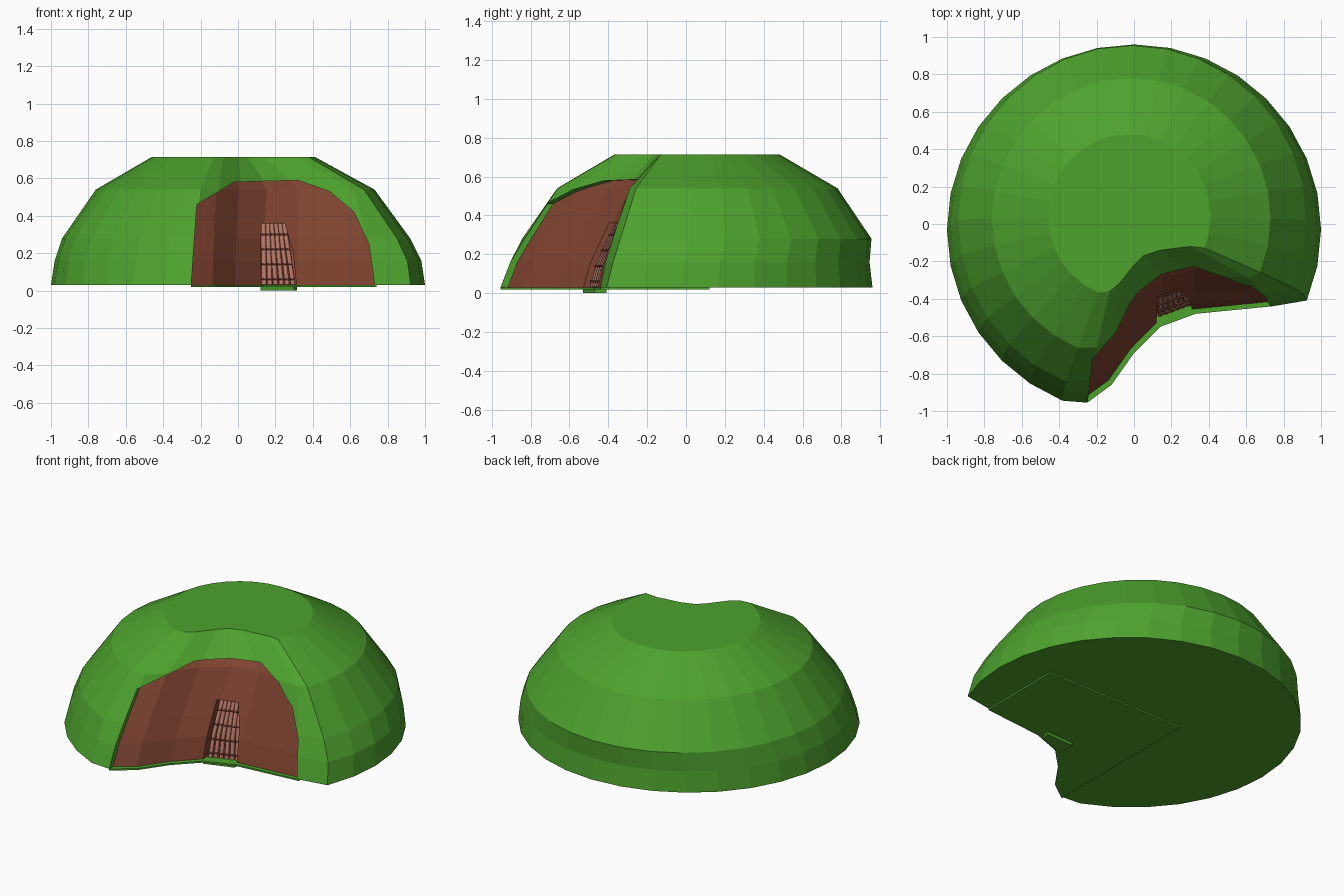
import bpy
import bmesh
from math import cos, sin, radians
from mathutils import Vector

cube = bpy.data.objects.get("Cube")
if cube:
    bpy.data.objects.remove(cube, do_unlink=True)


def material(name, rgb):
    mat = bpy.data.materials.new(name)
    mat.use_nodes = True
    color = (*rgb, 1)
    mat.diffuse_color = color
    bsdf = mat.node_tree.nodes["Principled BSDF"]
    bsdf.inputs["Base Color"].default_value = color
    bsdf.inputs["Roughness"].default_value = 0.9
    return mat


green = material("grass green", (0.075, 0.36, 0.027))
brown = material("earth brown", (0.21, 0.056, 0.03))
pink = material("pale wood", (0.46, 0.18, 0.13))
red = material("reddish wood", (0.32, 0.065, 0.04))

# Hollow on the front: plan outline at the ground, the shoulder and the top
FOOT = [(-.25, -.955), (-.12, -.86), (0, -.69), (.14, -.55), (.33, -.48), (.74, -.44)]
SHOULDER = [(-.2, -.66), (-.1, -.58), (.02, -.42), (.17, -.31), (.34, -.27), (.62, -.29)]
CROWN = [(-.13, -.36), (-.08, -.32), (0, -.22), (.05, -.17), (.14, -.14), (.3, -.12)]

# Rings: height, centre x, centre y, radius x, radius y, blend from foot to shoulder
RINGS = [
    (.03, 0, -.03, 1, .99, 0),
    (.16, 0, -.01, .98, .955, .17),
    (.28, -.01, .02, .93, .935, .42),
    (.54, -.015, .03, .745, .75, 1),
    (.715, -.025, .04, .435, .44, 2),
]
INWARD = Vector((-.55, .83))


def notch(blend, depth):
    low, high, t = (FOOT, SHOULDER, blend) if blend <= 1 else (SHOULDER, CROWN, blend - 1)
    return [Vector(a).lerp(Vector(b), t) + INWARD * depth for a, b in zip(low, high)]


def finish(bm, name, mat):
    bmesh.ops.recalc_face_normals(bm, faces=bm.faces)
    mesh = bpy.data.meshes.new(name)
    bm.to_mesh(mesh)
    bm.free()
    mesh.materials.append(mat)
    obj = bpy.data.objects.new(name, mesh)
    bpy.context.collection.objects.link(obj)
    return obj


def mound(name, mat, depth=0):
    """Faceted dome whose hollow is pushed inward by depth."""
    bm = bmesh.new()
    loops = []
    for z, cx, cy, rx, ry, blend in RINGS:
        plan = notch(blend, depth)
        for i in range(25):
            a = radians(-22.5 + i * 11.25)
            plan.append((cx + rx * cos(a), cy + ry * sin(a)))
        loops.append([bm.verts.new((x, y, z)) for x, y in plan])
    n = len(loops[0])
    for low, high in zip(loops, loops[1:]):
        for i in range(n):
            j = (i + 1) % n
            bm.faces.new((low[i], low[j], high[j], high[i]))
    bm.faces.new(loops[0])
    bm.faces.new(loops[-1])
    return finish(bm, name, mat)


def prism(name, mat, outline, offset):
    """Extrude a flat outline of 3D points by an offset."""
    bm = bmesh.new()
    face = bm.faces.new([bm.verts.new(p) for p in outline])
    new = bmesh.ops.extrude_face_region(bm, geom=[face])["geom"]
    bmesh.ops.translate(bm, vec=offset, verts=[v for v in new if isinstance(v, bmesh.types.BMVert)])
    return finish(bm, name, mat)


def boolean(obj, cutter, operation):
    mod = obj.modifiers.new("cut", "BOOLEAN")
    mod.object = cutter
    mod.operation = operation
    mod.solver = "EXACT"
    graph = bpy.context.evaluated_depsgraph_get()
    mesh = bpy.data.meshes.new_from_object(obj.evaluated_get(graph))
    obj.modifiers.clear()
    obj.data = mesh


# Helper prisms for the arch and the doorway
ARCH = [(-.25, 0), (-.24, .18), (-.22, .46), (-.02, .58), (.32, .59),
        (.49, .53), (.62, .42), (.7, .25), (.735, 0)]
DOOR = [(.12, 0), (.125, .36), (.25, .36), (.295, .2), (.315, 0)]
arch = prism("arch_cutter", brown, [(x, -1.2, z) for x, z in ARCH], (0, 1.3, 0))
door = prism("door_cutter", brown, [(x, -1.2, z) for x, z in DOOR], (0, 1.1, 0))

# Grassy mound, earth wall set into its arch, and backing in the doorway
hill = mound("grass_mound", green)
boolean(hill, arch, "DIFFERENCE")
wall = mound("earth_wall", brown, .03)
boolean(wall, arch, "INTERSECT")
boolean(wall, door, "DIFFERENCE")
backing = mound("door_backing", red, .075)
boolean(backing, door, "INTERSECT")
for helper in (arch, door):
    bpy.data.objects.remove(helper, do_unlink=True)

# Floor lip under the arch and step below the door
floor = [(p.x, p.y, .02) for p in notch(0, 0)] + [(.74, .12, .02), (-.25, .12, .02)]
prism("floor_lip", green, floor, (0, 0, .01))
step = [(.12, -.53, 0), (.3, -.47, 0), (.315, -.41, 0), (.12, -.42, 0)]
prism("door_step", green, step, (0, 0, .021))


def door_point(u, z, depth):
    """Point on the curved door: u runs left to right across it."""
    for low, high in zip(RINGS, RINGS[1:]):
        if z <= high[0]:
            t = (z - low[0]) / (high[0] - low[0])
            row = notch(low[5] + (high[5] - low[5]) * t, depth)
            break
    x = .125 + u * (.185 - max(0, z - .03) * .16)
    a, b = row[3], row[4]
    f = (x - a.x) / (b.x - a.x)
    return (x, a.y + (b.y - a.y) * f, z)


def bar(name, mat, points, radius):
    curve = bpy.data.curves.new(name, "CURVE")
    curve.dimensions = "3D"
    curve.bevel_depth = radius
    curve.bevel_resolution = 1
    curve.use_fill_caps = True
    spline = curve.splines.new("POLY")
    spline.points.add(len(points) - 1)
    for target, p in zip(spline.points, points):
        target.co = (*p, 1)
    curve.materials.append(mat)
    obj = bpy.data.objects.new(name, curve)
    bpy.context.collection.objects.link(obj)


# Door of upright poles tied by cross rails
for i in range(6):
    u = (i + .5) / 6
    bar(f"door_pole_{i + 1}", pink, [door_point(u, z, .065) for z in (.03, .16, .28, .355)], .0135)
for i in range(4):
    z = .06 + i * .08
    bar(f"door_rail_{i + 1}", red, [door_point(u, z, .053) for u in (.01, .99)], .005)
